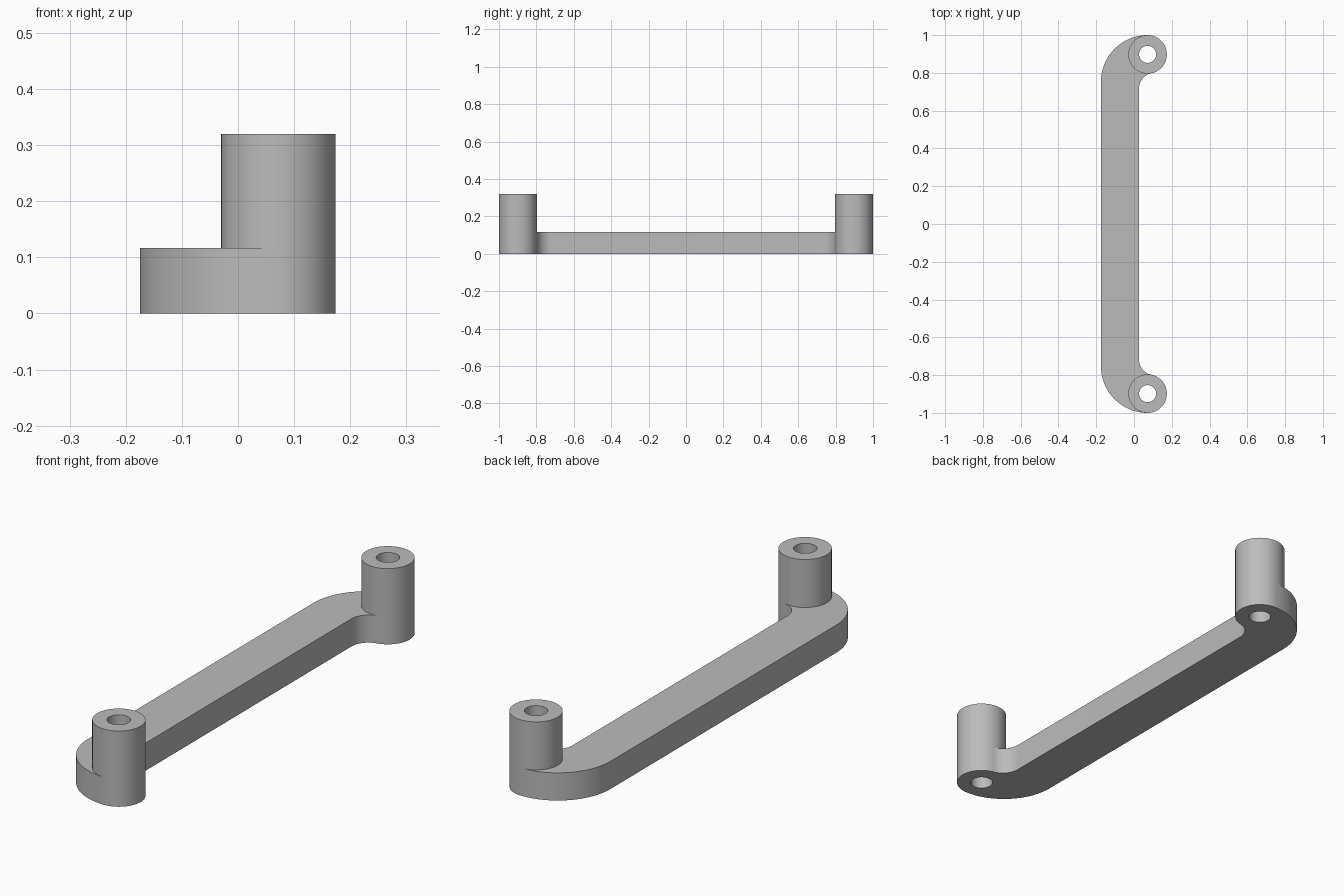
import bpy, bmesh
from math import sin, cos, pi, atan2, hypot, radians

cube = bpy.data.objects.get("Cube")
if cube:
    bpy.data.objects.remove(cube, do_unlink=True)

GREY = (0.5, 0.5, 0.5, 1)
mat = bpy.data.materials.new("plain grey")
mat.use_nodes = True
mat.diffuse_color = GREY
mat.node_tree.nodes["Principled BSDF"].inputs["Base Color"].default_value = GREY

BOSS_X, BOSS_Y, BOSS_R, HOLE_R, BOSS_H = 0.072, 0.898, 0.102, 0.045, 0.32
BAR_LEFT, BAR_RIGHT, BAR_H = -0.175, 0.027, 0.117
FILLET_R = 0.08


def arc(cx, cy, r, a0, a1, n=24):
    return [(cx + r * cos(a0 + (a1 - a0) * i / n),
             cy + r * sin(a0 + (a1 - a0) * i / n)) for i in range(n + 1)]


def finish(name, bm):
    bmesh.ops.remove_doubles(bm, verts=bm.verts, dist=1e-5)
    bmesh.ops.recalc_face_normals(bm, faces=bm.faces)
    mesh = bpy.data.meshes.new(name)
    bm.to_mesh(mesh)
    bm.free()
    obj = bpy.data.objects.new(name, mesh)
    mesh.materials.append(mat)
    bpy.context.collection.objects.link(obj)
    bpy.ops.object.select_all(action='DESELECT')
    obj.select_set(True)
    bpy.context.view_layer.objects.active = obj
    bpy.ops.object.shade_smooth_by_angle(angle=radians(30))


def boss(name, y):
    """Tube with a through hole, made by spinning its rectangular section."""
    bm = bmesh.new()
    section = [(HOLE_R, 0), (BOSS_R, 0), (BOSS_R, BOSS_H), (HOLE_R, BOSS_H)]
    verts = [bm.verts.new((BOSS_X + r, y, z)) for r, z in section]
    edges = [bm.edges.new((verts[i], verts[(i + 1) % 4])) for i in range(4)]
    bmesh.ops.spin(bm, geom=verts + edges, cent=(BOSS_X, y, 0), axis=(0, 0, 1),
                   angle=2 * pi, steps=64, use_duplicate=False)
    finish(name, bm)


boss("front_boss", -BOSS_Y)
boss("back_boss", BOSS_Y)

# Bar end: outer bend, seam round the boss, then the inner fillet
bend_r = BOSS_X - BAR_LEFT
bend_y = BOSS_Y + BOSS_R - bend_r
fx = BAR_RIGHT + FILLET_R
fy = BOSS_Y - ((BOSS_R + FILLET_R) ** 2 - (fx - BOSS_X) ** 2) ** 0.5
touch = atan2(fy - BOSS_Y, fx - BOSS_X)
end = arc(BOSS_X, bend_y, bend_r, pi, pi / 2)
end += arc(BOSS_X, BOSS_Y, BOSS_R, pi / 2, touch + 2 * pi, 34)[1:]
end += arc(fx, fy, FILLET_R, touch + pi, pi, 16)[1:]

# Bar outline mirrored to the front end, then extruded
outline = end + [(x, -y) for x, y in reversed(end)]
bm = bmesh.new()
face = bm.faces.new([bm.verts.new((x, y, 0)) for x, y in outline])
top = bmesh.ops.extrude_face_region(bm, geom=[face], use_keep_orig=True)["geom"]
bmesh.ops.translate(bm, vec=(0, 0, BAR_H),
                    verts=[g for g in top if isinstance(g, bmesh.types.BMVert)])
finish("bar", bm)
